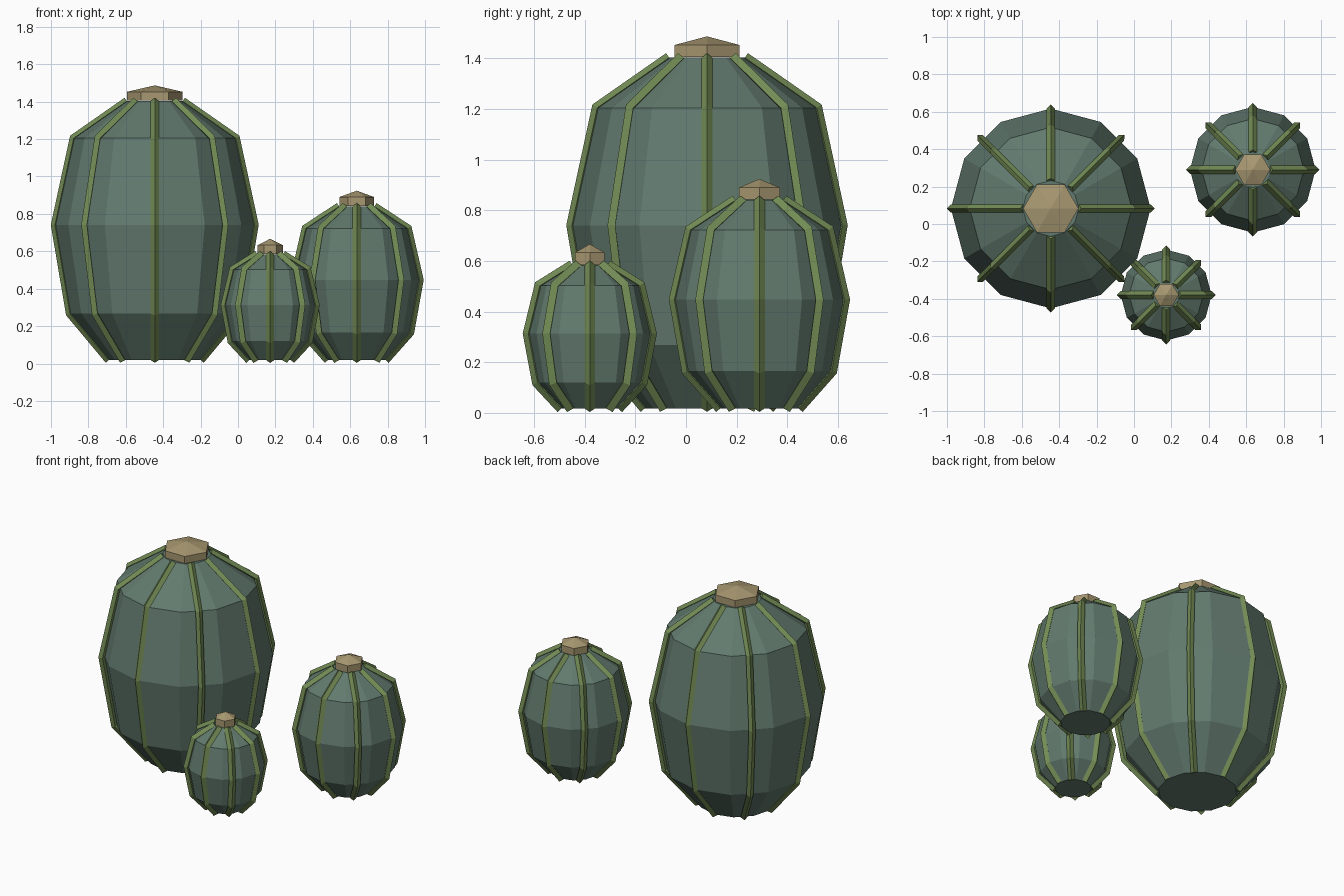
import bpy, bmesh, math
from mathutils import Vector

if "Cube" in bpy.data.objects:
    bpy.data.objects.remove(bpy.data.objects["Cube"])


def material(name, color):
    m = bpy.data.materials.new(name)
    m.diffuse_color = (*color, 1)
    m.use_nodes = True
    m.node_tree.nodes["Principled BSDF"].inputs["Base Color"].default_value = m.diffuse_color
    return m


BODY = material("dusty_green", (0.122, 0.195, 0.156))
RIB = material("leaf_green", (0.17, 0.26, 0.09))
CAP = material("dry_tan", (0.39, 0.314, 0.165))

# Barrel profile: (radius fraction, height fraction)
PROFILE = [(0.46, 0), (0.85, 0.18), (1, 0.522), (0.812, 0.857), (0.28, 1)]
BASE = 0.018
RIB_SIZE = 0.0215


def make_object(name, bm, mat, location):
    bmesh.ops.recalc_face_normals(bm, faces=bm.faces)
    mesh = bpy.data.meshes.new(name)
    bm.to_mesh(mesh)
    bm.free()
    mesh.materials.append(mat)
    ob = bpy.data.objects.new(name, mesh)
    ob.location = location
    bpy.context.collection.objects.link(ob)


def skin(bm, rings):
    """Join successive closed rings and fill both ends."""
    n = len(rings[0])
    for a, b in zip(rings, rings[1:]):
        for i in range(n):
            j = (i + 1) % n
            bm.faces.new((a[i], a[j], b[j], b[i]))
    bm.faces.new(rings[0])
    bm.faces.new(rings[-1])


def circle(bm, radius, z, sides):
    return [bm.verts.new((radius * math.cos(math.tau * i / sides),
                          radius * math.sin(math.tau * i / sides), z))
            for i in range(sides)]


def add_rib(bm, path, angle):
    """Sweep a diamond section along the barrel profile at one angle."""
    out = Vector((math.cos(angle), math.sin(angle), 0))
    side = Vector((-out.y, out.x, 0))
    up = Vector((0, 0, 1))
    rings = []
    for i, p in enumerate(path):
        before = (p - path[i - 1]).normalized() if i else None
        after = (path[i + 1] - p).normalized() if i < len(path) - 1 else None
        tangent = ((before or after) + (after or before)).normalized()
        miter = 1 / tangent.dot(before or after)
        normal = (out * tangent.y - up * tangent.x) * RIB_SIZE * miter
        center = out * p.x + up * p.y
        rings.append([bm.verts.new(center + d) for d in
                      (normal, side * RIB_SIZE, -normal, -side * RIB_SIZE)])
    skin(bm, rings)


def barrel_cactus(prefix, x, y, radius, height):
    loc = (x, y, BASE)
    path = [Vector((r * radius, h * height)) for r, h in PROFILE]

    # Twelve-sided barrel
    bm = bmesh.new()
    skin(bm, [circle(bm, p.x, p.y, 12) for p in path])
    make_object(prefix + "_body", bm, BODY, loc)

    # Eight raised ribs
    bm = bmesh.new()
    for i in range(8):
        add_rib(bm, path, math.tau * i / 8)
    make_object(prefix + "_ribs", bm, RIB, loc)

    # Six-sided crown with a low point
    bm = bmesh.new()
    low = circle(bm, radius * 0.277, height + 0.002, 6)
    high = circle(bm, radius * 0.277, height + 0.05, 6)
    tip = bm.verts.new((0, 0, height + 0.084))
    for i in range(6):
        j = (i + 1) % 6
        bm.faces.new((low[i], low[j], high[j], high[i]))
        bm.faces.new((high[i], high[j], tip))
    bm.faces.new(low)
    make_object(prefix + "_crown", bm, CAP, loc)


barrel_cactus("large_cactus", -0.445, 0.083, 0.534, 1.385)
barrel_cactus("medium_cactus", 0.635, 0.29, 0.336, 0.822)
barrel_cactus("small_cactus", 0.172, -0.38, 0.243, 0.565)
